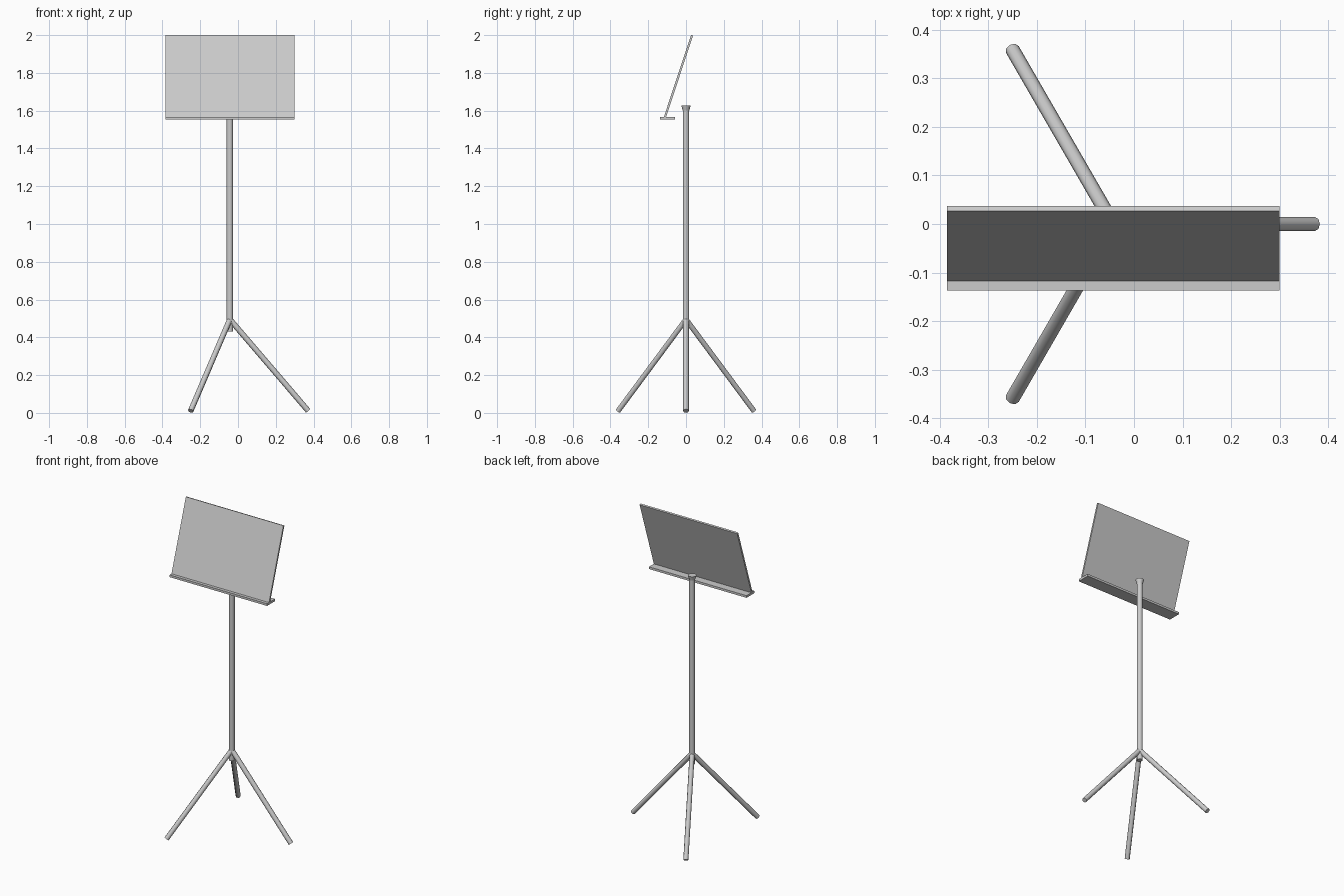
import bpy
from math import radians, cos, sin, atan2, hypot
from mathutils import Vector

cube = bpy.data.objects.get("Cube")
if cube:
    bpy.data.objects.remove(cube, do_unlink=True)

grey = bpy.data.materials.new("light grey metal")
grey.use_nodes = True
colour = (0.6, 0.6, 0.6, 1)
grey.diffuse_color = colour
grey.node_tree.nodes["Principled BSDF"].inputs["Base Color"].default_value = colour

POLE_X = -0.043
DESK_X = -0.0425
DESK_WIDTH = 0.685


def finish(name, smooth=False):
    obj = bpy.context.object
    obj.name = name
    obj.data.materials.append(grey)
    if smooth:
        bpy.ops.object.shade_smooth_by_angle(angle=radians(50))
    return obj


def tube(name, start, end, radius, end_radius=None, sides=8):
    start, end = Vector(start), Vector(end)
    axis = end - start
    bpy.ops.mesh.primitive_cone_add(
        vertices=sides, radius1=radius, radius2=end_radius or radius,
        depth=axis.length, location=(start + end) / 2,
        rotation=axis.to_track_quat('Z', 'Y').to_euler())
    return finish(name, True)


def box(name, size, location, tilt=0):
    bpy.ops.mesh.primitive_cube_add(size=1, location=location, rotation=(tilt, 0, 0))
    bpy.context.object.scale = size
    bpy.ops.object.transform_apply(location=False, rotation=False, scale=True)
    return finish(name)


# Upright pole with a flared cap
tube("pole", (POLE_X, 0, 0.43), (POLE_X, 0, 1.61), 0.017, sides=12)
tube("pole_cap", (POLE_X, 0, 1.6), (POLE_X, 0, 1.627), 0.017, 0.025, sides=12)

# Three splayed legs
for name, angle in (("left_leg", 0), ("back_leg", 120), ("front_leg", 240)):
    a = radians(angle)
    tube(name, (POLE_X, 0, 0.495),
         (POLE_X + 0.415 * cos(a), 0.415 * sin(a), 0.0105), 0.0148)

# Sheet rest: leaning panel and its ledge
bottom, top = Vector((0, -0.113, 1.562)), Vector((0, 0.032, 1.998))
lean = top - bottom
box("panel", (DESK_WIDTH, 0.011, lean.length),
    (bottom + top) / 2 + Vector((DESK_X, 0, 0)), -atan2(lean.y, lean.z))
box("ledge", (DESK_WIDTH, 0.08, 0.014), (DESK_X, -0.097, 1.559))
